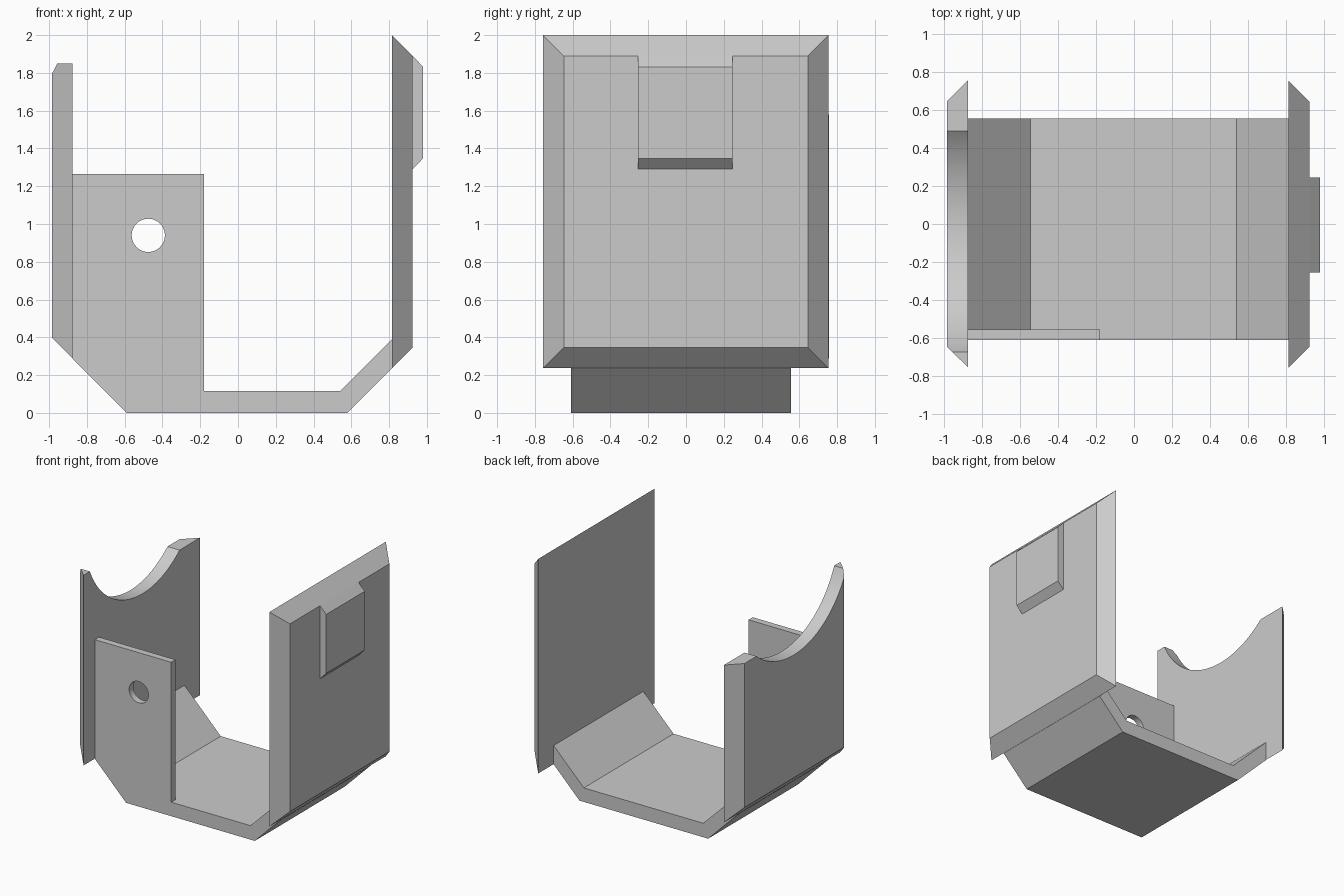
import bpy, bmesh, math
from mathutils import Vector

cube = bpy.data.objects.get("Cube")
if cube:
    bpy.data.objects.remove(cube, do_unlink=True)

grey = bpy.data.materials.new("light_grey")
grey.use_nodes = True
grey.diffuse_color = (0.6, 0.6, 0.6, 1)
grey.node_tree.nodes["Principled BSDF"].inputs["Base Color"].default_value = (0.6, 0.6, 0.6, 1)


def finish(name, bm):
    bmesh.ops.recalc_face_normals(bm, faces=bm.faces)
    mesh = bpy.data.meshes.new(name)
    bm.to_mesh(mesh)
    bm.free()
    mesh.materials.append(grey)
    obj = bpy.data.objects.new(name, mesh)
    bpy.context.collection.objects.link(obj)
    return obj


def prism(name, points, offset):
    """Extrude a flat polygon along the offset vector."""
    bm = bmesh.new()
    face = bm.faces.new([bm.verts.new(p) for p in points])
    moved = bmesh.ops.extrude_face_region(bm, geom=[face])["geom"]
    verts = [v for v in moved if isinstance(v, bmesh.types.BMVert)]
    bmesh.ops.translate(bm, verts=verts, vec=Vector(offset))
    return finish(name, bm)


def slab(name, inner, outer):
    """Bevelled plate between two yz rectangles, each (x, y0, y1, z0, z1)."""
    bm = bmesh.new()
    rings = []
    for x, y0, y1, z0, z1 in (inner, outer):
        corners = ((y0, z0), (y1, z0), (y1, z1), (y0, z1))
        rings.append([bm.verts.new((x, y, z)) for y, z in corners])
        bm.faces.new(rings[-1])
    a, b = rings
    for i in range(4):
        j = (i + 1) % 4
        bm.faces.new((a[i], a[j], b[j], b[i]))
    return finish(name, bm)


def cut(obj, cutter):
    mod = obj.modifiers.new("cut", "BOOLEAN")
    mod.operation = "DIFFERENCE"
    mod.solver = "EXACT"
    mod.object = cutter
    bpy.context.view_layer.update()
    result = bpy.data.meshes.new_from_object(
        obj.evaluated_get(bpy.context.evaluated_depsgraph_get()))
    obj.modifiers.clear()
    obj.data = result
    bpy.data.objects.remove(cutter, do_unlink=True)


FRONT, BACK = -0.61, 0.555

# Bent tray floor with sloping ends
tray = [(-0.875, 0.285), (-0.59, 0), (0.58, 0), (0.815, 0.235),
        (0.815, 0.39), (0.54, 0.115), (-0.545, 0.115), (-0.875, 0.445)]
prism("tray", [(x, FRONT, z) for x, z in tray], (0, BACK - FRONT, 0))

# Front plate standing on the tray, with a round hole
plate = [(-0.875, 0.445), (-0.545, 0.115), (-0.18, 0.115),
         (-0.18, 1.265), (-0.875, 1.265)]
front_plate = prism("front_plate", [(x, FRONT, z) for x, z in plate], (0, 0.055, 0))
hole = [(-0.475 + 0.088 * math.cos(t), -0.8, 0.94 + 0.088 * math.sin(t))
        for t in (math.tau * i / 40 for i in range(40))]
cut(front_plate, prism("hole_cutter", hole, (0, 0.4, 0)))

# Tall right wall with bevelled rim, and its raised tab
slab("right_wall", (0.815, -0.757, 0.755, 0.237, 2.0), (0.925, -0.647, 0.645, 0.347, 1.89))
tab = [(0.92, 1.89), (0.925, 1.89), (0.98, 1.832), (0.98, 1.348), (0.925, 1.29), (0.92, 1.29)]
prism("right_tab", [(x, -0.255, z) for x, z in tab], (0, 0.5, 0))

# Left wall with a scooped, stepped top
left_wall = slab("left_wall", (-0.875, -0.755, 0.757, 0.287, 1.85),
                 (-0.985, -0.647, 0.647, 0.397, 1.85))
arc = [math.radians(-50.1 - 110 * i / 48) for i in range(49)]
scoop = [(0.01 + 0.749 * math.cos(a), 2.155 + 0.749 * math.sin(a)) for a in arc]
scoop += [(scoop[-1][0], 2.1), (0.9, 2.1), (0.9, scoop[0][1])]
cut(left_wall, prism("scoop_cutter", [(-1.1, y, z) for y, z in scoop], (0.4, 0, 0)))

# Flat faces, with smooth shading only along the curves
bpy.ops.object.select_all(action="DESELECT")
for obj in (front_plate, left_wall):
    obj.select_set(True)
    bpy.context.view_layer.objects.active = obj
bpy.ops.object.shade_smooth_by_angle(angle=math.radians(15))
